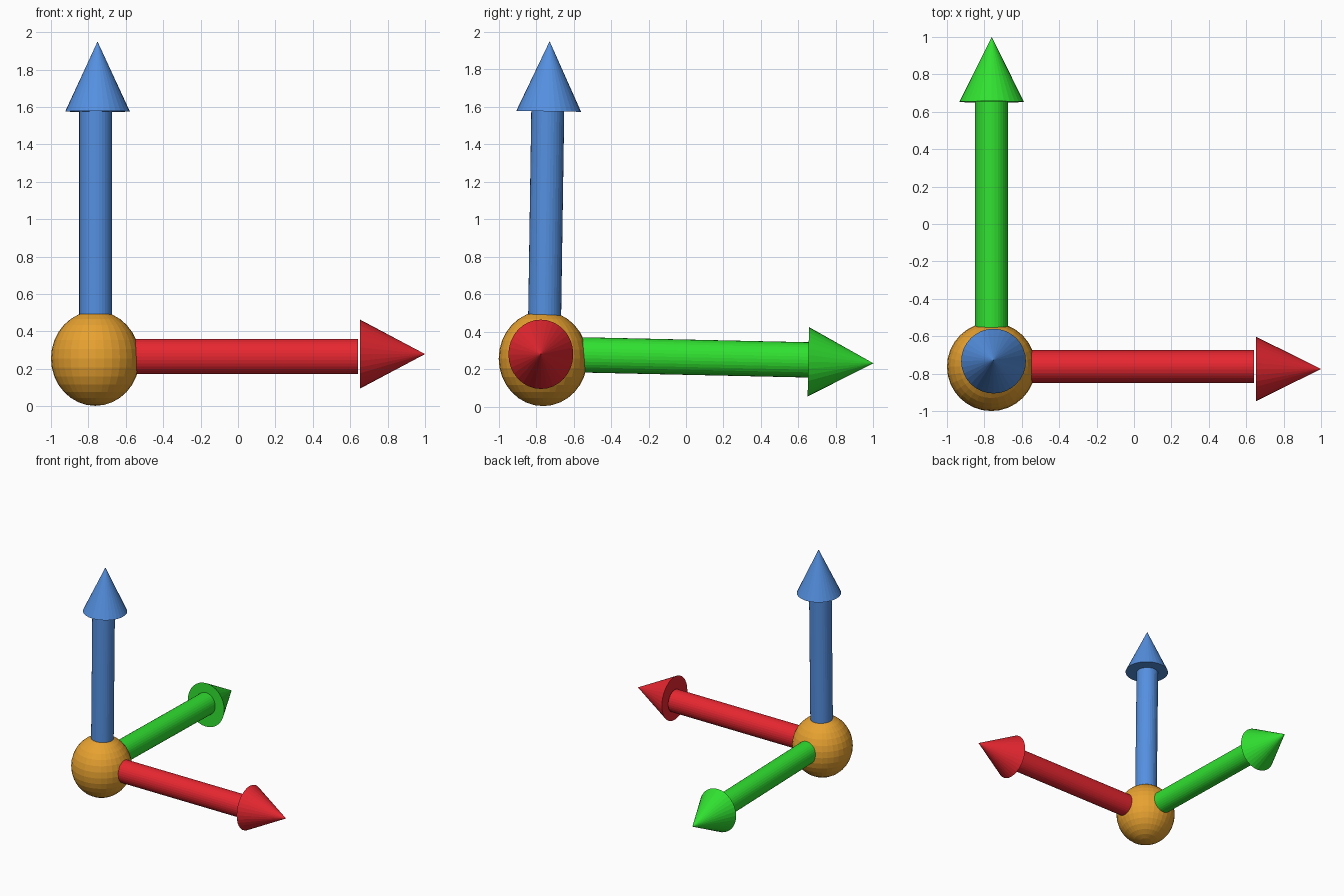
import bpy
from mathutils import Matrix, Vector

if "Cube" in bpy.data.objects:
    bpy.data.objects.remove(bpy.data.objects["Cube"])

Z_STRETCH = 1.07  # the whole model is slightly taller than round


def material(name, rgb):
    mat = bpy.data.materials.new(name)
    mat.diffuse_color = (*rgb, 1)
    mat.use_nodes = True
    mat.node_tree.nodes["Principled BSDF"].inputs["Base Color"].default_value = mat.diffuse_color
    return mat


def spindle(name, start, end, r_start, r_end, mat):
    """Cylinder or cone running between two points, stretched along z."""
    stretch = Matrix.Diagonal((1, 1, Z_STRETCH, 1))
    a, b = stretch.inverted() @ Vector(start), stretch.inverted() @ Vector(end)
    axis = b - a
    bpy.ops.mesh.primitive_cone_add(vertices=32, radius1=r_start, radius2=r_end,
                                    depth=axis.length)
    obj = bpy.context.object
    obj.name = name
    turn = axis.to_track_quat('Z', 'Y').to_matrix().to_4x4()
    obj.data.transform(stretch @ Matrix.Translation((a + b) / 2) @ turn)
    obj.data.materials.append(mat)


# Ball at the origin of the axes
bpy.ops.mesh.primitive_uv_sphere_add(segments=32, ring_count=16, radius=0.237,
                                     location=(-0.763, -0.763, 0.256))
ball = bpy.context.object
ball.name = "origin_ball"
ball.scale.z = Z_STRETCH
ball.data.materials.append(material("orange", (0.8, 0.36, 0.03)))

# Each arrow: shaft start, shaft end, head base centre, head tip
arrows = {
    "red_x": ((0.8, 0.02, 0.03),
              (-0.70, -0.762, 0.266), (0.642, -0.762, 0.266),
              (0.651, -0.775, 0.279), (1.0, -0.775, 0.279)),
    "green_y": ((0.03, 0.75, 0.03),
                (-0.762, -0.70, 0.279), (-0.762, 0.655, 0.249),
                (-0.761, 0.653, 0.239), (-0.761, 1.0, 0.231)),
    "blue_z": ((0.09, 0.28, 0.75),
               (-0.761, -0.757, 0.32), (-0.761, -0.738, 1.578),
               (-0.751, -0.733, 1.576), (-0.751, -0.728, 1.95)),
}
for name, (rgb, start, end, base, tip) in arrows.items():
    mat = material(name, rgb)
    spindle(name + "_shaft", start, end, 0.088, 0.088, mat)
    spindle(name + "_head", base, tip, 0.173, 0, mat)
